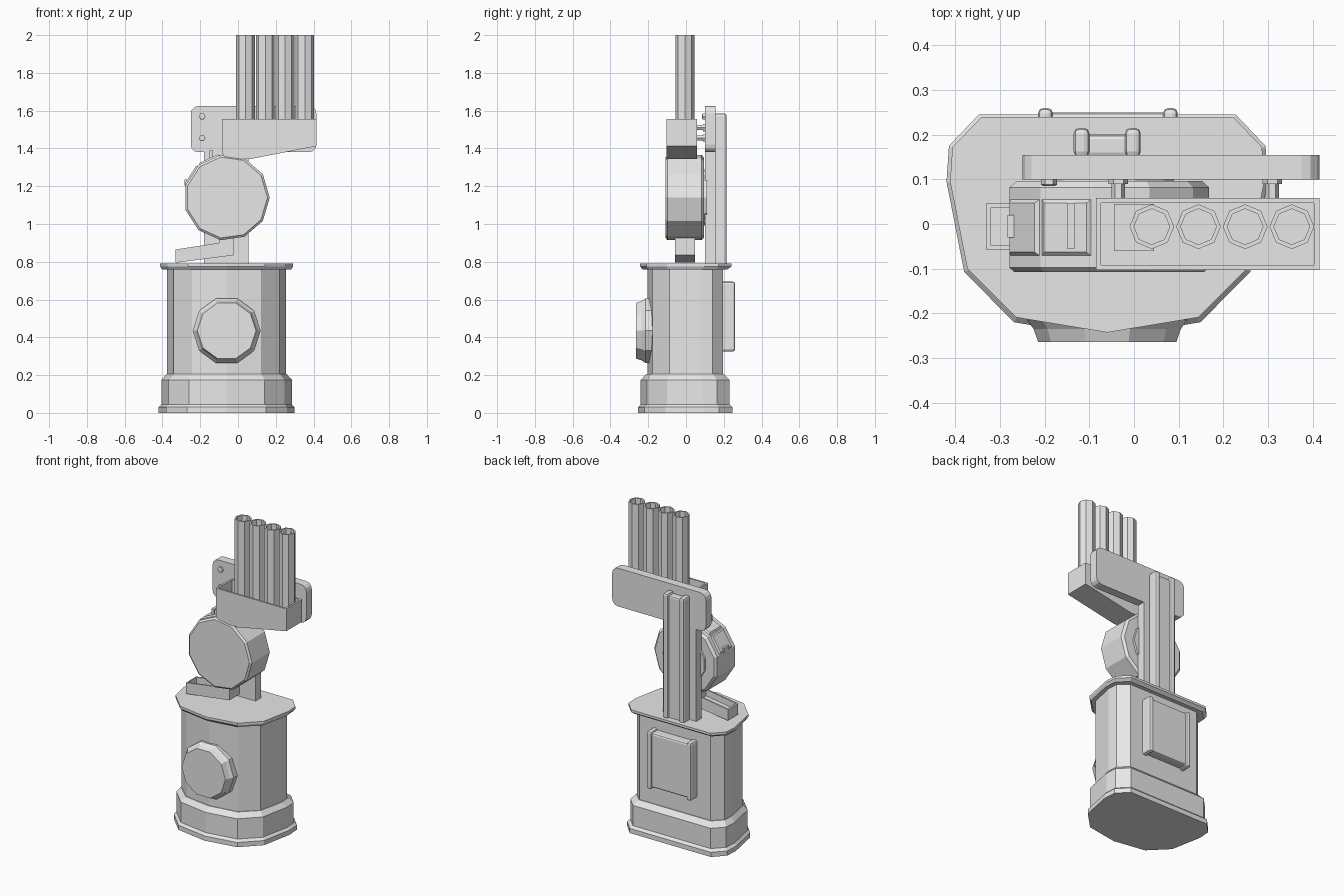
import bpy, bmesh
from math import sin, cos, pi, radians
from mathutils import Vector, Matrix

cube = bpy.data.objects.get("Cube")
if cube:
    bpy.data.objects.remove(cube)

grey = bpy.data.materials.new("light_grey")
grey.use_nodes = True
grey.diffuse_color = (0.8, 0.8, 0.8, 1)
grey.node_tree.nodes["Principled BSDF"].inputs["Base Color"].default_value = (0.8, 0.8, 0.8, 1)


def finish(name, bm):
    bmesh.ops.recalc_face_normals(bm, faces=bm.faces)
    mesh = bpy.data.meshes.new(name)
    bm.to_mesh(mesh)
    bm.free()
    mesh.materials.append(grey)
    obj = bpy.data.objects.new(name, mesh)
    bpy.context.collection.objects.link(obj)
    return obj


def loft(name, rings):
    """Skin a stack of matching rings and cap both ends."""
    bm = bmesh.new()
    loops = [[bm.verts.new(p) for p in ring] for ring in rings]
    n = len(loops[0])
    for a, b in zip(loops, loops[1:]):
        for i in range(n):
            j = (i + 1) % n
            bm.faces.new((a[i], a[j], b[j], b[i]))
    bm.faces.new(loops[0])
    bm.faces.new(loops[-1])
    return finish(name, bm)


def disc(name, x, z, sides, profile, turn=0.0):
    """Turned part along y; profile holds (radius, y)."""
    ang = [turn + 2 * pi * i / sides for i in range(sides)]
    return loft(name, [[(x + r * cos(a), y, z + r * sin(a)) for a in ang] for r, y in profile])


def box(name, lo, hi, bevel=0.0, axis=None, segments=2):
    """Box between two corners; bevel all edges or only those along one axis."""
    lo, hi = Vector(lo), Vector(hi)
    bm = bmesh.new()
    bmesh.ops.create_cube(bm, size=1, matrix=Matrix.Translation((lo + hi) / 2)
                          @ Matrix.Diagonal((hi - lo).to_4d()))
    if bevel:
        edges = [e for e in bm.edges if axis is None or
                 abs((e.verts[0].co - e.verts[1].co)[axis]) > 1e-4]
        bmesh.ops.bevel(bm, geom=edges, offset=bevel, segments=segments,
                        profile=0.5, affect='EDGES')
    return finish(name, bm)


def open_prism(name, outline, y0, y1, wall, depth):
    """Extrude an x-z outline along y, then hollow its longest upward face."""
    bm = bmesh.new()
    base = bm.faces.new([bm.verts.new((x, y0, z)) for x, z in outline])
    ext = bmesh.ops.extrude_face_region(bm, geom=[base])["geom"]
    moved = [v for v in ext if isinstance(v, bmesh.types.BMVert)]
    bmesh.ops.translate(bm, verts=moved, vec=(0, y1 - y0, 0))
    bmesh.ops.recalc_face_normals(bm, faces=bm.faces)
    bm.normal_update()
    top = max((f for f in bm.faces if f.normal.z > 0.8), key=lambda f: f.calc_area())
    bmesh.ops.inset_region(bm, faces=[top], thickness=wall)
    well = bmesh.ops.extrude_face_region(bm, geom=[top])["geom"]
    bmesh.ops.delete(bm, geom=[top], context='FACES_ONLY')
    bmesh.ops.translate(bm, verts=[v for v in well if isinstance(v, bmesh.types.BMVert)],
                        vec=(0, 0, -depth))
    return finish(name, bm)


CX = -0.06

# Pedestal: flat back, faceted round front
half = [(0.58, -0.86), (0.89, -0.41), (1, 0.4), (0.985, 0.72), (0.8, 1)]
plan = [(0, -1)] + half + [(-u, v) for u, v in reversed(half)]


def plan_ring(z, width, front, back):
    mid, depth = (front + back) / 2, (back - front) / 2
    return [(CX + u * width, mid + v * depth, z) for u, v in plan]


loft("pedestal", [plan_ring(*r) for r in (
    (0, 0.36, -0.255, 0.245), (0.03, 0.36, -0.255, 0.245), (0.045, 0.345, -0.24, 0.23),
    (0.175, 0.345, -0.24, 0.23), (0.205, 0.318, -0.21, 0.2), (0.205, 0.315, -0.205, 0.195),
    (0.77, 0.315, -0.205, 0.195))])
loft("pedestal_lid", [plan_ring(*r) for r in (
    (0.76, 0.342, -0.23, 0.22), (0.775, 0.352, -0.243, 0.24), (0.79, 0.352, -0.243, 0.24))])

# Round front port
disc("front_port", CX, 0.435, 10,
     [(0.18, -0.15), (0.18, -0.215), (0.165, -0.235), (0.155, -0.264)])

# Rear access panel with side rails
box("rear_panel", (-0.2, 0.18, 0.335), (0.085, 0.25, 0.685), 0.012)
for side, x in (("right", -0.215), ("left", 0.065)):
    box(side + "_panel_rail", (x, 0.18, 0.325), (x + 0.033, 0.26, 0.695), 0.012)

# Mast with twin rear rails
box("mast", (-0.18, 0.1, 0.78), (0.055, 0.155, 1.4))
box("mast_channel", (-0.11, 0.15, 0.78), (-0.01, 0.2, 1.57), 0.01)
for side, x in (("right", -0.135), ("left", -0.02)):
    box(side + "_mast_rail", (x, 0.15, 0.78), (x + 0.035, 0.215, 1.585), 0.012)

# Cross plate and its bolts
box("cross_plate", (-0.25, 0.1, 1.38), (0.415, 0.155, 1.625), 0.04, axis=1, segments=3)
for z in (1.455, 1.57):
    disc("plate_bolt", -0.19, z, 6, [(0.018, 0.11), (0.018, 0.088), (0.012, 0.085)])
for x in (-0.035, 0.31):
    for z in (1.455, 1.51):
        disc("bin_bolt", x, z, 6, [(0.022, 0.105), (0.022, 0.09), (0.015, 0.09), (0.015, 0.05)])

# Drum magazine
R, N, DZ = 0.228, 11, 1.14
disc("drum", CX, DZ, N, [(R - 0.012, -0.108), (R, -0.098), (R, 0.082), (R - 0.015, 0.096)])
disc("drum_axle", CX, DZ, N, [(0.15, 0.09), (0.15, 0.11)])

# Hatch plates lying on two drum facets
for i in (3, 4):
    a = 2 * pi * (i + 0.5) / N
    r = R * cos(pi / N)
    out, along = Vector((cos(a), 0, sin(a))), Vector((-sin(a), 0, cos(a)))
    c = Vector((CX, -0.008, DZ)) + out * r
    hw = R * sin(pi / N) - 0.004
    loft("hatch_plate", [
        [c + out * h + along * (s * (hw - h)) + Vector((0, t * (0.063 - h), 0))
         for s, t in ((-1, -1), (1, -1), (1, 1), (-1, 1))] for h in (-0.004, 0.008)])

# Hatch handle and latch
for y in (-0.055, 0.035):
    box("handle_foot", (-0.15, y, 1.34), (-0.132, y + 0.012, 1.385))
box("handle_grip", (-0.15, -0.055, 1.373), (-0.132, 0.047, 1.388))
box("hatch_latch", (-0.283, -0.03, 1.205), (-0.262, 0.02, 1.235))

# Ejection chute below the drum
open_prism("chute", [(-0.33, 0.795), (-0.02, 0.835), (-0.02, 0.95), (-0.1, 0.95),
                     (-0.1, 0.9), (-0.33, 0.865)], -0.058, 0.047, 0.014, 0.04)

# Open launcher bin with its feed block
open_prism("launcher_bin", [(-0.085, 1.555), (0.415, 1.555), (0.415, 1.412), (0.07, 1.345),
                            (-0.06, 1.345), (-0.085, 1.375)], -0.103, 0.058, 0.016, 0.125)
box("feed_block", (-0.045, -0.06, 1.42), (0.045, 0.045, 1.47))

# Four hollow launch tubes
for k in range(4):
    x = 0.04 + 0.1045 * k
    loft("launch_tube", [
        [(x + r * cos(i * pi / 4), -0.006 + r * sin(i * pi / 4), z) for i in range(8)]
        for r, z in ((0.05, 1.42), (0.05, 2.0), (0.04, 2.0), (0.04, 1.5))])
